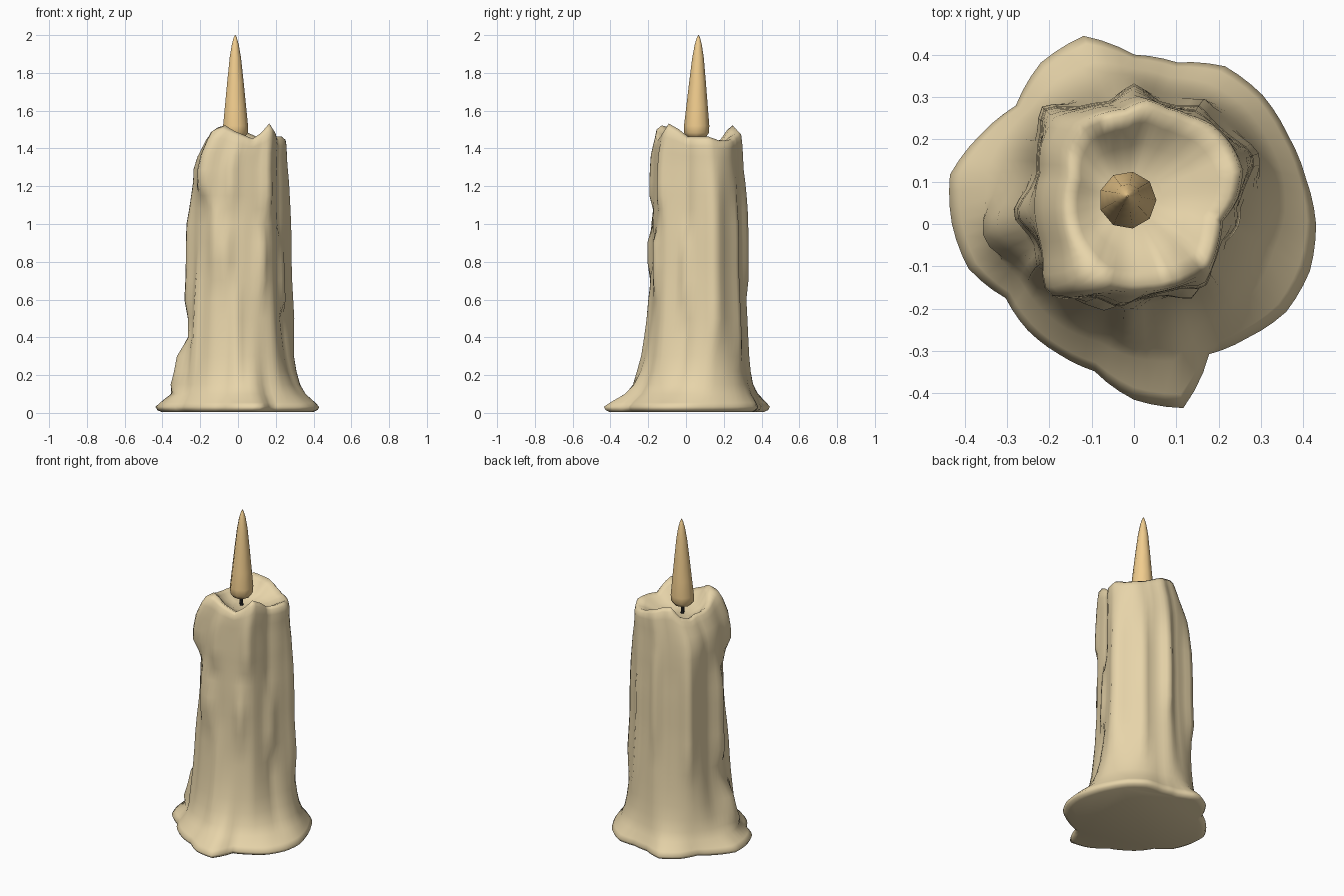
import bpy, bmesh, math

N = 72  # segments around the wax

# radius every 15 degrees, counter-clockwise from +x
PUDDLE = [.43, .42, .42, .43, .43, .395, .40, .46, .44, .395, .42, .45,
          .43, .405, .35, .355, .355, .36, .415, .45, .355, .38, .415, .43]
COLUMN = [.265, .29, .285, .275, .255, .25, .265, .25, .265, .285, .275, .25,
          .255, .26, .265, .265, .27, .26, .25, .25, .255, .265, .245, .23]
RIM = [1.46, 1.46, 1.44, 1.44, 1.45, 1.47, 1.49, 1.51, 1.52, 1.46, 1.44, 1.45,
       1.45, 1.46, 1.48, 1.51, 1.52, 1.49, 1.47, 1.45, 1.48, 1.53, 1.50, 1.46]

# drips: angle, half width, bottom z, top z, bulge
DRIPS = [(187, 12, .46, 1.22, .035), (20, 11, .30, 1.40, .025), (345, 9, .5, 1.0, .03),
         (55, 8, .2, 1.35, .02), (135, 10, .45, 1.35, .03), (300, 9, .65, 1.0, .03),
         (242, 10, .7, 1.15, .02), (90, 9, .6, 1.30, .02), (190, 16, .1, .40, .05),
         (268, 8, .1, .75, .02), (215, 7, .1, .9, .02), (262, 11, 1.08, 1.45, .02),
         (308, 9, 1.05, 1.45, .025), (255, 9, .68, 1.0, .025), (228, 15, 1.12, 1.52, .055)]


def sample(table, a):
    f = (a / 15) % 24
    i = int(f)
    return table[i] + (table[(i + 1) % 24] - table[i]) * (f - i)


def drip(a, z):
    total = 0
    for ang, w, lo, hi, bulge in DRIPS:
        d = abs((a - ang + 180) % 360 - 180) / w
        if d < 2 and lo < z < hi:
            u = (z - lo) / (hi - lo)
            total += bulge * math.exp(-d * d * 1.5) * min(1, u / .18, (1 - u) / .3)
    return total


def material(name, color):
    m = bpy.data.materials.new(name)
    m.diffuse_color = (*color, 1)
    return m


def loft(name, rings, mat, angle):
    """Skin a stack of closed rings and cap both ends."""
    bm = bmesh.new()
    loops = [[bm.verts.new(p) for p in r] for r in rings]
    n = len(loops[0])
    for lo, hi in zip(loops, loops[1:]):
        for i in range(n):
            j = (i + 1) % n
            bm.faces.new((lo[i], lo[j], hi[j], hi[i]))
    bm.faces.new(loops[0][::-1])
    bm.faces.new(loops[-1])
    bmesh.ops.recalc_face_normals(bm, faces=bm.faces)
    me = bpy.data.meshes.new(name)
    bm.to_mesh(me)
    bm.free()
    ob = bpy.data.objects.new(name, me)
    bpy.context.collection.objects.link(ob)
    me.materials.append(mat)
    bpy.ops.object.select_all(action='DESELECT')
    ob.select_set(True)
    bpy.context.view_layer.objects.active = ob
    bpy.ops.object.shade_smooth_by_angle(angle=math.radians(angle))
    return ob


def circle(x, y, z, r, n):
    return [(x + r * math.cos(2 * math.pi * i / n),
             y + r * math.sin(2 * math.pi * i / n), z) for i in range(n)]


def wax_ring(z, puddle, scale, cx=0.0, rim=0.0):
    """Blend column outline with puddle outline; rim blends z to the rim heights."""
    pts = []
    for i in range(N):
        a = 360 * i / N
        c, s = math.cos(math.radians(a)), math.sin(math.radians(a))
        r = sample(COLUMN, a) * (1 - puddle) + sample(PUDDLE, a) * puddle
        r = r * scale + (drip(a, z) if scale > .75 else 0)
        h = z + (sample(RIM, a) - 1.47) * rim
        x = cx + r * c
        # the rim stays fuller towards front and back than towards the sides
        y = .06 * (1 - puddle) + r * s * (1 + .12 * rim)
        pts.append((x, y, h))
    return pts


# wax body: puddle foot, dripping column, uneven rim, melted cup
levels = [(.005, 1, .93), (.015, 1, .98), (.032, 1, 1), (.055, .87, 1), (.10, .56, 1),
          (.15, .37, 1), (.22, .23, 1), (.30, .13, 1), (.40, .06, 1), (.5, 0, 1),
          (.6, 0, .98), (.7, 0, .96), (.8, 0, .95), (.9, 0, .95), (1.0, 0, .94),
          (1.08, 0, .93), (1.15, 0, .93), (1.22, 0, .93), (1.29, 0, .92)]
rings = [wax_ring(*l) for l in levels]
rings += [wax_ring(1.36, 0, .88, .01, .3), wax_ring(1.42, 0, .83, .025, .65),
          wax_ring(1.455, 0, .79, .03, .9), wax_ring(1.472, 0, .72, .03, 1),
          wax_ring(1.455, 0, .62, .025, .8), wax_ring(1.42, 0, .48, .015, .3),
          wax_ring(1.40, 0, .25, 0, .01)]
loft("wax_body", rings, material("wax", (.80, .66, .40)), 120)

# wick
loft("wick", [circle(-.01, .055, 1.38, .011, 8), circle(-.018, .058, 1.42, .010, 8),
              circle(-.015, .055, 1.48, .009, 8)], material("wick", (.03, .03, .03)), 40)

# flame, leaning slightly back
profile = [(1.45, .025), (1.46, .05), (1.482, .067), (1.52, .068), (1.62, .058),
           (1.75, .045), (1.88, .031), (1.95, .019), (1.985, .009), (2.0, .002)]
loft("flame", [circle(-.015, .055 + .02 * (z - 1.45), z, r, 9) for z, r in profile],
     material("flame", (.88, .61, .27)), 60)
